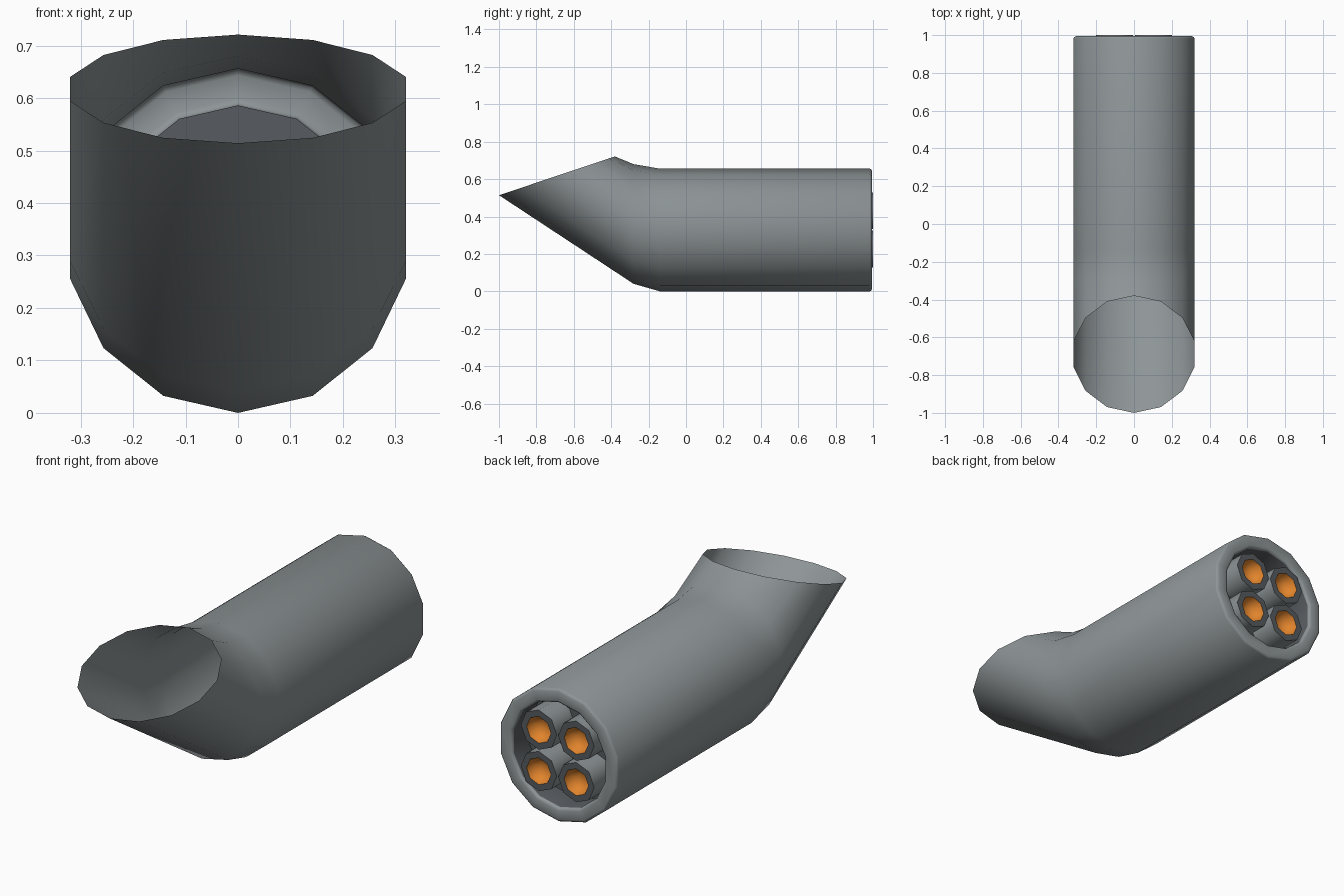
import bpy, bmesh, math
from mathutils import Vector

if "Cube" in bpy.data.objects:
    bpy.data.objects.remove(bpy.data.objects["Cube"])


def material(name, rgb):
    m = bpy.data.materials.new(name)
    m.diffuse_color = (*rgb, 1)
    m.use_nodes = True
    m.node_tree.nodes["Principled BSDF"].inputs["Base Color"].default_value = m.diffuse_color
    return m


GREY = material("tube grey", (0.27, 0.30, 0.31))
DARK = material("dark grey", (0.095, 0.105, 0.115))
ORANGE = material("orange", (0.75, 0.23, 0.025))


def ring(n, rx, centre, up):
    """Ring of n points: rx wide along x, 'up' is the (y, z) offset of its top vertex."""
    pts = []
    for i in range(n):
        a = 2 * math.pi * i / n
        c = math.cos(a)
        pts.append(Vector((centre[0] + rx * math.sin(a), centre[1] + up[0] * c, centre[2] + up[1] * c)))
    return pts


def loft(name, rings, band_mats, mats, cap_mat, angle):
    """Skin consecutive rings (front to back, then inward) and cap the last one."""
    bm = bmesh.new()
    loops = [[bm.verts.new(p) for p in r] for r in rings]
    n = len(loops[0])
    for a, b, mi in zip(loops, loops[1:], band_mats):
        for i in range(n):
            j = (i + 1) % n
            bm.faces.new((a[i], b[i], b[j], a[j])).material_index = mi
    bm.faces.new(loops[-1][::-1]).material_index = cap_mat
    bm.normal_update()
    # make normals point outwards, judged by the cap, which faces backwards
    if list(bm.faces)[-1].normal.y < 0:
        list(bm.faces)[-1].normal_flip()
    first = next(iter(bm.faces))
    mid = sum(rings[0], Vector()) / n * 0.5 + sum(rings[1], Vector()) / n * 0.5
    if first.normal.dot(first.calc_center_median() - mid) < 0:
        for f in list(bm.faces)[:-1]:
            f.normal_flip()
    me = bpy.data.meshes.new(name)
    bm.to_mesh(me)
    bm.free()
    for m in mats:
        me.materials.append(m)
    ob = bpy.data.objects.new(name, me)
    bpy.context.collection.objects.link(ob)
    bpy.ops.object.select_all(action='DESELECT')
    ob.select_set(True)
    bpy.context.view_layer.objects.active = ob
    bpy.ops.object.shade_smooth_by_angle(angle=math.radians(angle))
    return ob


R = 0.328      # tube radius, also height of its axis
IN = 0.258     # recess radius


def straight(n, r, y, x=0, z=R):
    return ring(n, r, (x, y, z), (0, r))


# Bent outer tube: slanted open mouth, bend, straight run, rounded rim, recess
loft("bent_tube", [
    ring(14, R, (0, -0.69, 0.6175), (0.31, 0.1035)),
    ring(14, R, (0, -0.28, 0.36), (0, 0.32)),
    straight(14, R, -0.14),
    straight(14, R, 0.982),
    straight(14, R - 0.004, 0.99),
    straight(14, R - 0.013, 0.994),
    straight(14, IN + 0.013, 0.994),
    straight(14, IN + 0.004, 0.99),
    straight(14, IN, 0.98),
    straight(14, IN, 0.86),
], [0] * 8 + [1], [GREY, DARK], 1, 50)

# Four inner barrels with dark ends and orange cups
for sx, side in ((-1, "left"), (1, "right")):
    for sz, level in ((-1, "lower"), (1, "upper")):
        x, z = 0.102 * sx, R + 0.102 * sz
        loft(f"barrel_{level}_{side}", [
            straight(8, 0.098, 0.86, x, z),
            straight(8, 0.098, 1.0, x, z),
            straight(8, 0.066, 1.0, x, z),
            straight(8, 0.056, 0.965, x, z),
            straight(8, 0.025, 0.945, x, z),
        ], [0, 1, 2, 2], [GREY, DARK, ORANGE], 2, 75)
